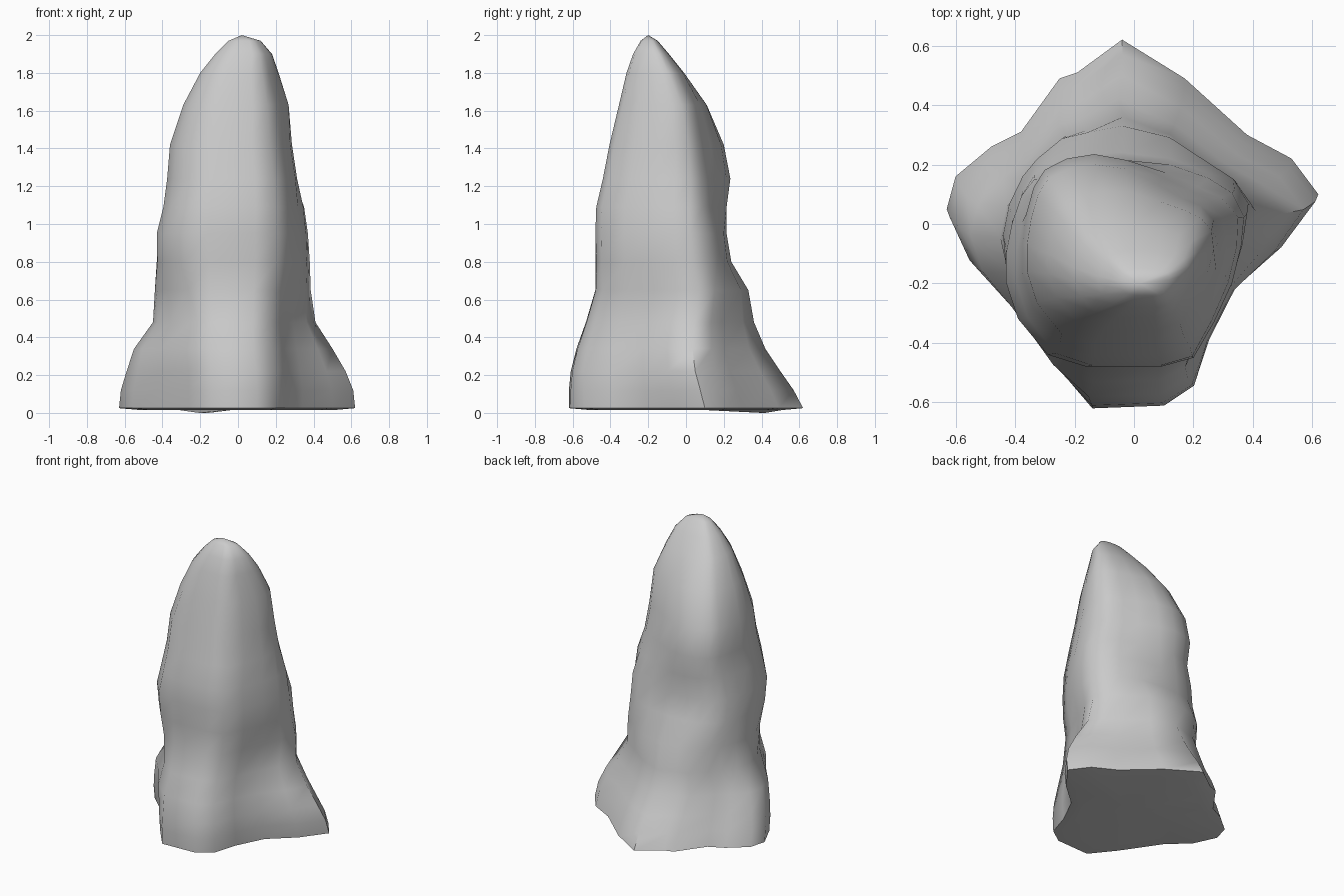
import bpy, bmesh, math
from mathutils import Vector

if "Cube" in bpy.data.objects:
    bpy.data.objects.remove(bpy.data.objects["Cube"])

# Plan outlines, counter-clockwise from +x: flared foot and upright shaft
FOOT = [(.62, .10), (.53, .22), (.38, .30), (.17, .49), (-.04, .62),
        (-.19, .51), (-.25, .49), (-.38, .31), (-.48, .26), (-.60, .16),
        (-.63, .05), (-.56, -.10), (-.43, -.22), (-.26, -.47), (-.14, -.62),
        (.10, -.61), (.20, -.54), (.25, -.38), (.34, -.20), (.50, -.06)]
SHAFT = [(.37, .02), (.33, .10), (.25, .15), (.12, .195), (-.04, .21),
         (-.16, .21), (-.26, .19), (-.34, .15), (-.38, .09), (-.41, .0),
         (-.43, -.10), (-.43, -.20), (-.39, -.32), (-.29, -.44), (-.16, -.48),
         (.09, -.48), (.20, -.45), (.27, -.33), (.33, -.20), (.36, -.08)]

# Height, x min, x max, y min, y max, foot-to-shaft blend
LEVELS = [(.025, -.63, .62, -.62, .62, 0), (.12, -.62, .61, -.62, .57, .05),
          (.22, -.59, .57, -.61, .50, .15), (.34, -.55, .50, -.58, .42, .35),
          (.48, -.45, .41, -.53, .36, .6), (.65, -.44, .39, -.48, .33, .8),
          (.80, -.43, .38, -.48, .24, .95), (.95, -.43, .37, -.48, .215, 1),
          (1.09, -.395, .355, -.475, .215, 1), (1.24, -.375, .34, -.44, .235, 1),
          (1.42, -.36, .31, -.405, .20, 1), (1.63, -.29, .275, -.355, .11, 1),
          (1.80, -.20, .215, -.315, -.01, 1), (1.90, -.12, .18, -.28, -.09, 1),
          (1.97, -.05, .12, -.24, -.15, 1)]

# Weathered hollows and bumps: centre, radius, push along the outward direction
DENTS = [((.25, .22, 1.32), .33, -.085), ((.20, .13, 1.62), .22, -.035),
         ((-.30, .16, 1.03), .14, -.01), ((.30, .18, .58), .2, -.015),
         ((-.30, .12, 1.30), .2, .01), ((0, -.48, .80), .16, -.01)]


def section(z, x0, x1, y0, y1, t):
    pts = [Vector(a).lerp(Vector(b), t) for a, b in zip(FOOT, SHAFT)]
    xs, ys = [p.x for p in pts], [p.y for p in pts]
    fit = lambda v, vs, a, b: a + (b - a) * (v - min(vs)) / (max(vs) - min(vs))
    return [Vector((fit(p.x, xs, x0, x1), fit(p.y, ys, y0, y1), z)) for p in pts]


def weather(p):
    out = Vector((p.x, p.y + .12, 0)).normalized()
    q = p.copy()
    for c, r, push in DENTS:
        d = (p - Vector(c)).length / r
        if d < 1:
            q += out * push * (1 - d * d)
    return q


# Loft the spire, starting from an inset ring on the underside
bm = bmesh.new()
n = len(FOOT)
inset = [bm.verts.new((x * .82, y * .82, 0 if i in (5, 6) else .015))
         for i, (x, y) in enumerate(FOOT)]
rings = [inset] + [[bm.verts.new(weather(p)) for p in section(*lv)] for lv in LEVELS]
for lo, hi in zip(rings, rings[1:]):
    for i in range(n):
        j = (i + 1) % n
        bm.faces.new((lo[i], lo[j], hi[j], hi[i]))

# Rounded tip and slightly uneven underside
tip = bm.verts.new((.02, -.20, 2))
base = bm.verts.new((0, 0, .02))
for i in range(n):
    j = (i + 1) % n
    bm.faces.new((rings[-1][i], rings[-1][j], tip))
    bm.faces.new((inset[j], inset[i], base))
bmesh.ops.recalc_face_normals(bm, faces=bm.faces)

mesh = bpy.data.meshes.new("rock_spire")
bm.to_mesh(mesh)
bm.free()
rock = bpy.data.objects.new("rock_spire", mesh)
bpy.context.collection.objects.link(rock)
bpy.context.view_layer.objects.active = rock
rock.select_set(True)
bpy.ops.object.shade_smooth_by_angle(angle=math.radians(60))
